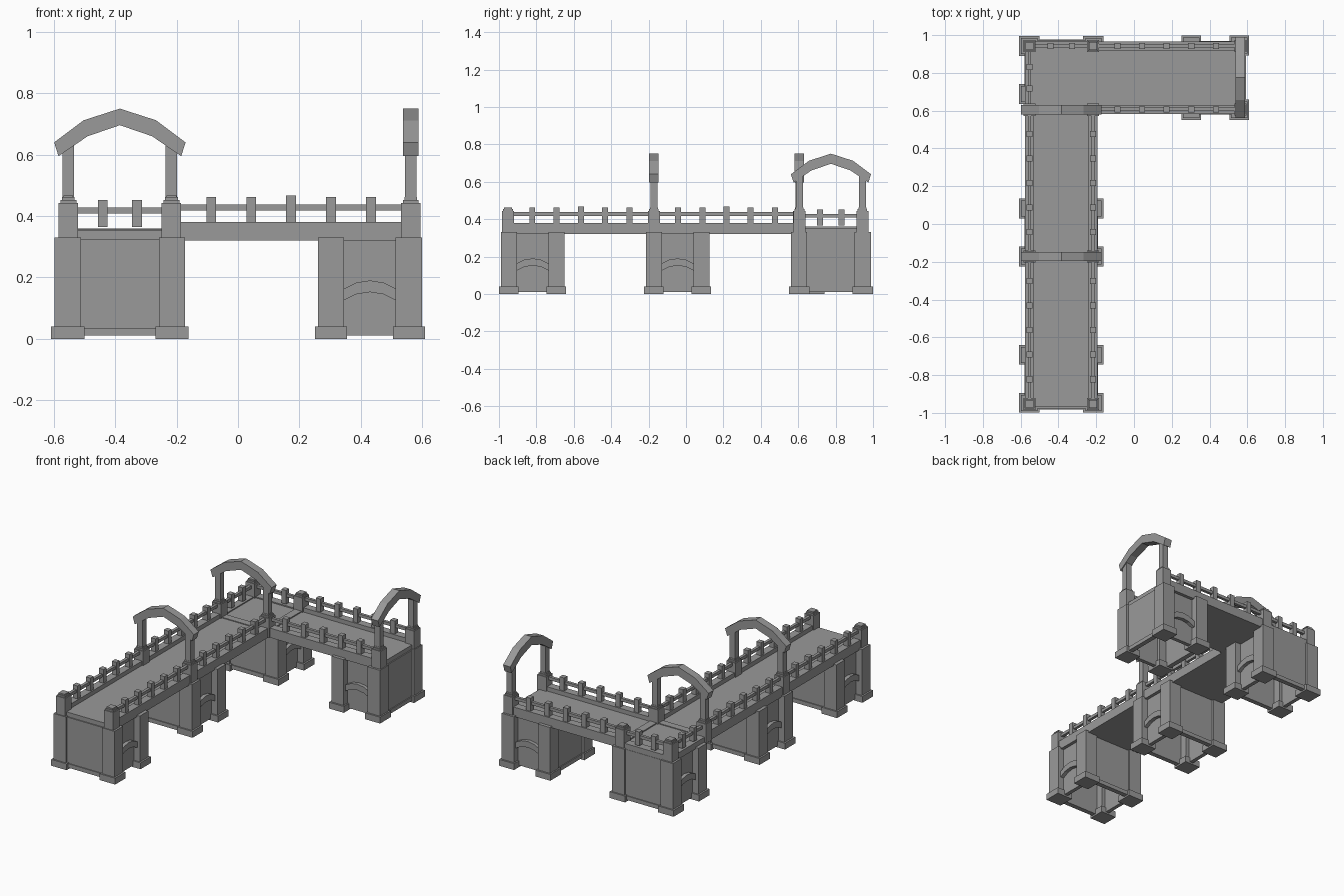
import bpy, bmesh

if "Cube" in bpy.data.objects:
    bpy.data.objects.remove(bpy.data.objects["Cube"], do_unlink=True)

stone = bpy.data.materials.new("grey_stone")
stone.use_nodes = True
GREY = (0.32, 0.32, 0.32, 1)
stone.diffuse_color = GREY
stone.node_tree.nodes["Principled BSDF"].inputs["Base Color"].default_value = GREY


# Each run has its own frame: u is across the walkway, v is along it
def main_run(u, v, z):
    return (-0.385 + u, v, z)


def side_run(u, v, z):
    return (v, 0.775 + u, z)


def finish(name, bm):
    bmesh.ops.recalc_face_normals(bm, faces=bm.faces)
    mesh = bpy.data.meshes.new(name)
    bm.to_mesh(mesh)
    bm.free()
    mesh.materials.append(stone)
    obj = bpy.data.objects.new(name, mesh)
    bpy.context.collection.objects.link(obj)
    return obj


def add_box(bm, run, u, v, z):
    """Add a box from (low, high) ranges in the frame of a run."""
    cube = bmesh.ops.create_cube(bm, size=1)["verts"]
    for vert in cube:
        a, b, c = (0 if k < 0 else 1 for k in vert.co)
        vert.co = run(u[a], v[b], z[c])


def around(centre, half):
    return (centre - half, centre + half)


def extrude_profile(bm, points, depth, place):
    """Extrude a closed (a, z) profile between two depths."""
    rings = [[bm.verts.new(place(a, d, z)) for a, z in points] for d in depth]
    n = len(points)
    bm.faces.new(rings[0])
    bm.faces.new(rings[1][::-1])
    for i in range(n):
        j = (i + 1) % n
        bm.faces.new((rings[0][i], rings[0][j], rings[1][j], rings[1][i]))


def pier(name, run, v0):
    # Corner pillars with their footings
    bm = bmesh.new()
    for su in (-1, 1):
        for sv in (-1, 1):
            u, v = su * 0.17, v0 + sv * 0.127
            add_box(bm, run, around(u, 0.043), around(v, 0.043), (0.01, 0.33))
            add_box(bm, run, around(u, 0.054), around(v, 0.052), (0, 0.04))
    finish(name + "_pillars", bm)

    # Hollow walls, with a low plinth on the broad sides
    bm = bmesh.new()
    for s in (-1, 1):
        add_box(bm, run, (-0.15, 0.15), around(v0 + s * 0.145, 0.012), (0.01, 0.325))
        add_box(bm, run, (-0.15, 0.15), around(v0 + s * 0.15, 0.013), (0.01, 0.035))
        add_box(bm, run, around(s * 0.16, 0.012), around(v0, 0.11), (0.01, 0.325))
    finish(name + "_walls", bm)

    # Curved ledges on the two outer sides
    top = [(-0.085, 0.163), (-0.045, 0.183), (0, 0.19), (0.045, 0.183), (0.085, 0.163)]
    ledge = top + [(a, z - 0.038) for a, z in reversed(top)]
    bm = bmesh.new()
    for s in (-1, 1):
        extrude_profile(bm, ledge, (s * 0.16, s * 0.195),
                        lambda a, d, z: run(d, v0 + a, z))
    finish(name + "_ledges", bm)


def posts(name, run, v0, capped=True):
    bm = bmesh.new()
    for s in (-1, 1):
        u = s * 0.168
        add_box(bm, run, around(u, 0.032), around(v0, 0.032), (0.32, 0.443))
        add_box(bm, run, around(u, 0.026), around(v0, 0.026), (0.443, 0.453))
        if capped:
            add_box(bm, run, around(u, 0.021), around(v0, 0.021), (0.453, 0.462))
    finish(name, bm)


def archway(name, run, v0):
    posts(name + "_posts", run, v0)
    bm = bmesh.new()
    for s in (-1, 1):
        add_box(bm, run, around(s * 0.168, 0.019), around(v0, 0.019), (0.45, 0.63))
    finish(name + "_columns", bm)
    outer = [(-0.214, 0.64), (-0.118, 0.712), (0, 0.75), (0.118, 0.712), (0.214, 0.64)]
    inner = [(0.2, 0.595), (0.105, 0.66), (0, 0.696), (-0.105, 0.66), (-0.2, 0.595)]
    bm = bmesh.new()
    extrude_profile(bm, outer + inner, around(v0, 0.025),
                    lambda a, d, z: run(a, v0 + (d - v0), z))
    finish(name + "_arch", bm)


def span(name, run, start, end):
    bm = bmesh.new()
    add_box(bm, run, (-0.17, 0.17), (start, end), (0.32, 0.353))
    finish(name + "_deck", bm)
    bm = bmesh.new()
    for s in (-1, 1):
        add_box(bm, run, around(s * 0.168, 0.024), (start, end), (0.32, 0.38))
    finish(name + "_beams", bm)


def railing(name, run, start, end, count, sides=(-1, 1), drop=0.0):
    """A bar with evenly spaced square balusters between two posts."""
    bm = bmesh.new()
    step = (end - start) / (count + 1)
    for s in sides:
        u = s * 0.168
        add_box(bm, run, around(u, 0.009), (start, end), (0.418 - drop, 0.437 - drop))
        for i in range(count):
            v = start + step * (i + 1)
            tall = 0.467 if i == count // 2 and count > 2 else 0.462
            add_box(bm, run, around(u, 0.016), around(v, 0.016),
                    (0.375 - drop, tall - drop))
    finish(name, bm)


# Piers
for label, frame, v in (("front_pier", main_run, -0.82), ("middle_pier", main_run, -0.045),
                        ("corner_pier", main_run, 0.815), ("side_pier", side_run, 0.43)):
    pier(label, frame, v)

# Walkways
span("main_span", main_run, -0.97, 0.62)
span("side_span", side_run, -0.2, 0.58)

# Corner platform with a low rim and a threshold
bm = bmesh.new()
add_box(bm, main_run, (-0.19, 0.19), (0.6, 0.965), (0.32, 0.353))
for s in (-1, 1):
    add_box(bm, main_run, around(s * 0.168, 0.024), (0.6, 0.965), (0.32, 0.36))
add_box(bm, main_run, (-0.19, 0.19), (0.92, 0.97), (0.32, 0.36))
add_box(bm, main_run, (-0.19, 0.19), (0.585, 0.63), (0.32, 0.358))
finish("corner_platform", bm)

# End posts and archways
posts("front_posts", main_run, -0.952)
posts("corner_posts", main_run, 0.943)
archway("middle_archway", main_run, -0.172)
archway("corner_archway", main_run, 0.605)
archway("side_archway", side_run, 0.563)

# Railings
railing("front_railing", main_run, -0.952, -0.172, 5)
railing("middle_railing", main_run, -0.172, 0.605, 5)
railing("side_railing", side_run, -0.217, 0.563, 5)
railing("corner_left_railing", main_run, 0.605, 0.943, 2, (-1,), 0.01)
railing("corner_back_railing", side_run, -0.553, -0.217, 2, (1,), 0.01)
